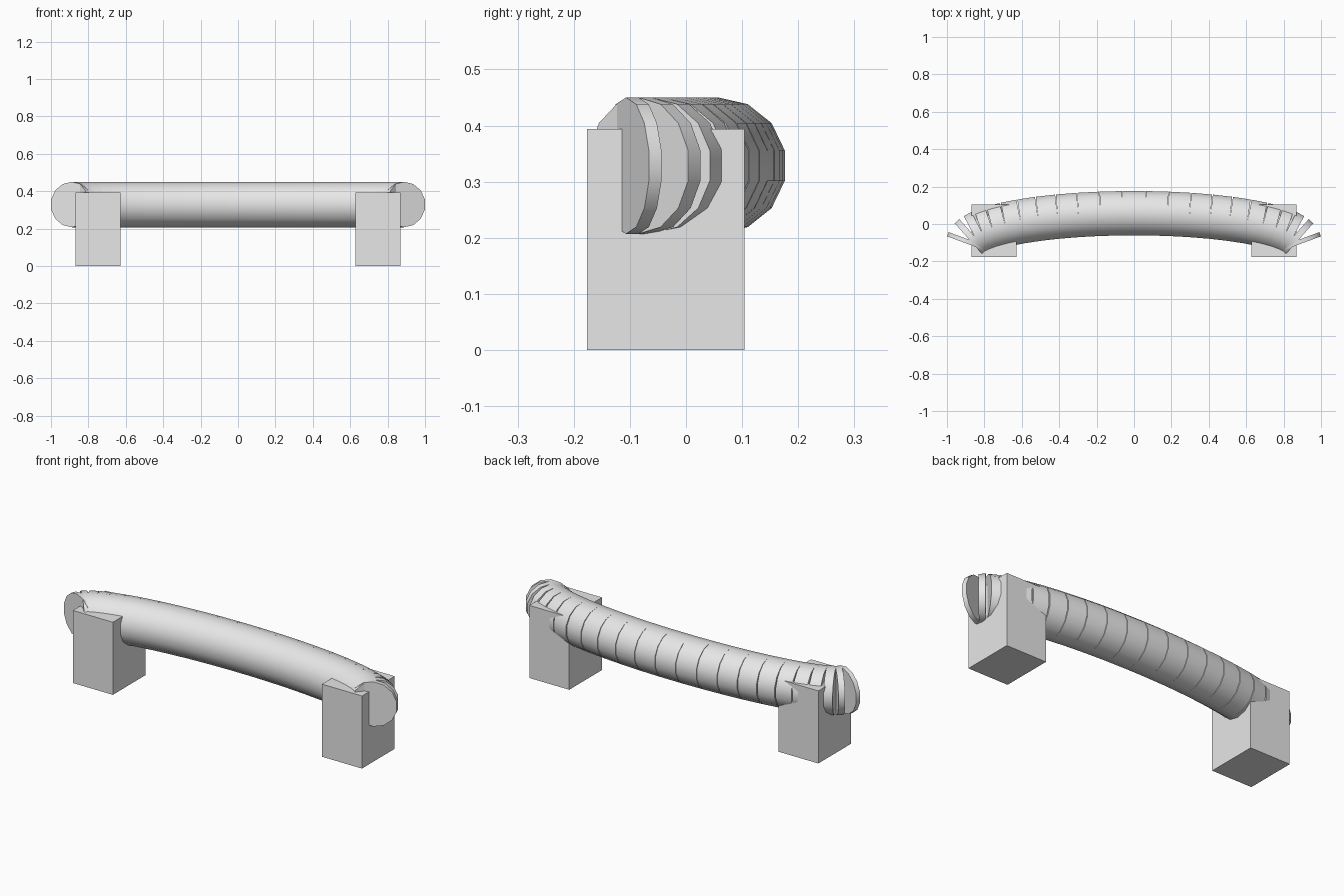
import bpy
from math import sin, cos, pi
from mathutils import Vector, Matrix

cube = bpy.data.objects.get("Cube")
if cube:
    bpy.data.objects.remove(cube, do_unlink=True)

grey = bpy.data.materials.new("light_grey")
grey.use_nodes = True
grey.diffuse_color = (0.8, 0.8, 0.8, 1)
grey.node_tree.nodes["Principled BSDF"].inputs["Base Color"].default_value = (0.8, 0.8, 0.8, 1)

SEGMENTS = 23              # straight pieces along the half ellipse
HALF_LENGTH, DEPTH = 0.888, 0.165
BASE_Y, GRIP_Z, RADIUS = -0.107, 0.3285, 0.1215


def arc_point(i):
    t = pi * (i / SEGMENTS - 0.5)
    return Vector((HALF_LENGTH * sin(t), BASE_Y + DEPTH * cos(t), GRIP_Z))


# Curved grip: one capped cylinder on each chord of the arc
for i in range(SEGMENTS):
    a, b = arc_point(i), arc_point(i + 1)
    along = (b - a).normalized()
    up = Vector((0, 0, 1))
    side = up.cross(along)
    bpy.ops.mesh.primitive_cylinder_add(vertices=14, radius=RADIUS, depth=(b - a).length)
    piece = bpy.context.object
    piece.name = f"grip_segment_{i + 1}"
    # local y points up, so a corner of the polygon is on top
    turn = Matrix((side, up, -along)).transposed().to_4x4()
    piece.matrix_world = Matrix.Translation((a + b) / 2) @ turn
    piece.data.materials.append(grey)
    bpy.ops.object.shade_smooth_by_angle()

# Mounting blocks under both ends
for name, s in (("left_mount", 1), ("right_mount", -1)):
    bpy.ops.mesh.primitive_cube_add(size=1, location=(s * 0.748, -0.036, 0.197))
    mount = bpy.context.object
    mount.name = name
    mount.scale = (0.24, 0.281, 0.394)
    bpy.ops.object.transform_apply(location=False, rotation=False, scale=True)
    mount.data.materials.append(grey)
